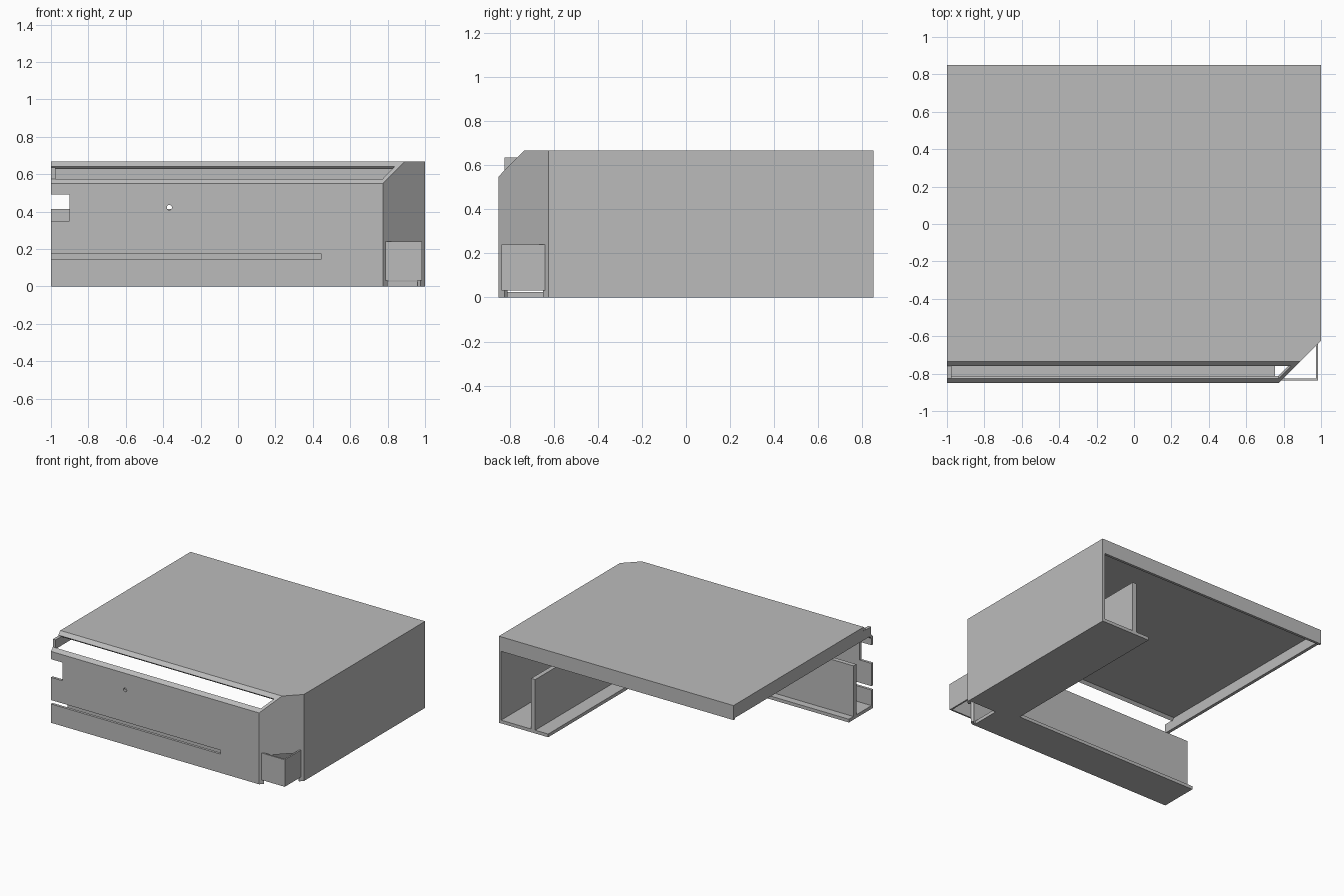
import bpy, bmesh
from mathutils import Vector

cube = bpy.data.objects.get("Cube")
if cube:
    bpy.data.objects.remove(cube, do_unlink=True)

GREY = (0.5, 0.5, 0.5, 1)
mat = bpy.data.materials.new("plain grey")
mat.use_nodes = True
mat.diffuse_color = GREY
mat.node_tree.nodes["Principled BSDF"].inputs["Base Color"].default_value = GREY

T = 0.02           # sheet thickness
H = 0.667          # full height
FRONT, BACK = -0.85, 0.85
BEVEL_Y, BEVEL_Z = -0.735, 0.55   # top and bottom of the sloped front edge
CORNER = 1.625     # cut corner lies on x - y = CORNER


def panel(name, points, push):
    """Solid sheet: flat outline extruded along a vector."""
    bm = bmesh.new()
    face = bm.faces.new([bm.verts.new(p) for p in points])
    ext = bmesh.ops.extrude_face_region(bm, geom=[face], use_keep_orig=True)
    verts = [v for v in ext["geom"] if isinstance(v, bmesh.types.BMVert)]
    bmesh.ops.translate(bm, verts=verts, vec=Vector(push))
    bmesh.ops.recalc_face_normals(bm, faces=bm.faces)
    mesh = bpy.data.meshes.new(name)
    bm.to_mesh(mesh)
    bm.free()
    mesh.materials.append(mat)
    obj = bpy.data.objects.new(name, mesh)
    bpy.context.collection.objects.link(obj)
    return obj


def box(name, x, y, z):
    pts = [(x[0], y[0], z[0]), (x[1], y[0], z[0]), (x[1], y[1], z[0]), (x[0], y[1], z[0])]
    return panel(name, pts, (0, 0, z[1] - z[0]))


# Top sheet with cut corner
edge_x = CORNER + BEVEL_Y
top = [(-1, BEVEL_Y), (edge_x, BEVEL_Y), (1, 1 - CORNER), (1, BACK), (-1, BACK)]
panel("top_panel", [(x, y, H) for x, y in top], (0, 0, -T))

# L-shaped floor, open under the cut corner
floor = [(-1, FRONT), (0.755, FRONT), (0.755, -0.61), (1, -0.61),
         (1, BACK), (0.58, BACK), (0.58, -0.555), (-1, -0.555)]
panel("floor_panel", [(x, y, 0) for x, y in floor], (0, 0, 0.025))

# Front wall with end notch and long slot, both open at the left edge
wall_x = CORNER + FRONT
front = [(-1, 0), (wall_x, 0), (wall_x, BEVEL_Z), (-1, BEVEL_Z),
         (-1, 0.49), (-0.9, 0.49), (-0.9, 0.35), (-1, 0.35),
         (-1, 0.175), (0.445, 0.175), (0.445, 0.145), (-1, 0.145)]
front_wall = panel("front_wall", [(x, FRONT, z) for x, z in front], (0, T, 0))

# Small round hole in the front wall
bpy.ops.mesh.primitive_cylinder_add(vertices=20, radius=0.014, depth=0.2,
                                    location=(-0.367, FRONT, 0.422),
                                    rotation=(1.5708, 0, 0))
cutter = bpy.context.object
cutter.name = "hole_cutter"
cutter.hide_render = True
cutter.hide_set(True)
cutter.display_type = 'WIRE'
cut = front_wall.modifiers.new("hole", 'BOOLEAN')
cut.operation = 'DIFFERENCE'
cut.solver = 'EXACT'
cut.object = cutter
bpy.context.view_layer.objects.active = front_wall
bpy.ops.object.modifier_apply(modifier=cut.name)
bpy.data.objects.remove(cutter, do_unlink=True)


# Sloped front edge with a long mitred opening
def slope(x, t):
    return (x, FRONT + (BEVEL_Y - FRONT) * t, BEVEL_Z + (H - BEVEL_Z) * t)


lo, hi = 0.21, 0.78
span = edge_x - wall_x
sloped = [(-1, 0), (wall_x, 0), (edge_x, 1), (-1, 1), (-1, hi),
          (wall_x + span * hi - 0.026, hi), (wall_x + span * lo - 0.026, lo), (-1, lo)]
panel("sloped_front_edge", [slope(x, t) for x, t in sloped], (0, 0.014, -0.014))

# Diagonal corner wall with doorway
corner = [(wall_x, 0), (0.8, 0), (0.8, 0.22), (0.975, 0.22), (0.975, 0), (1, 0),
          (1, H), (edge_x, H), (wall_x, BEVEL_Z)]
panel("corner_wall", [(x, x - CORNER, z) for x, z in corner], (-0.014, 0.014, 0))

# Right wall and hanging lips along the open sides
box("right_wall", (1 - T, 1), (1 - CORNER, BACK), (0, H))
box("back_lip", (-1, 1), (BACK - T, BACK), (0.555, H))
box("left_lip", (-1, -0.976), (-0.825, BACK), (0.565, 0.635))
box("left_lip_upper", (-1, -0.976), (BEVEL_Y, BACK), (0.565, H))

# Low inner partitions
box("front_partition", (-1, 0.725), (-0.645, -0.61), (0.02, 0.415))
box("right_partition", (0.69, 0.725), (-0.62, BACK), (0.02, 0.415))

# Two thin guard plates around the corner doorway
box("corner_guard_front", (0.785, 0.985), (-0.837, -0.825), (0.032, 0.24))
box("corner_guard_right", (0.973, 0.985), (-0.837, -0.638), (0.032, 0.24))
